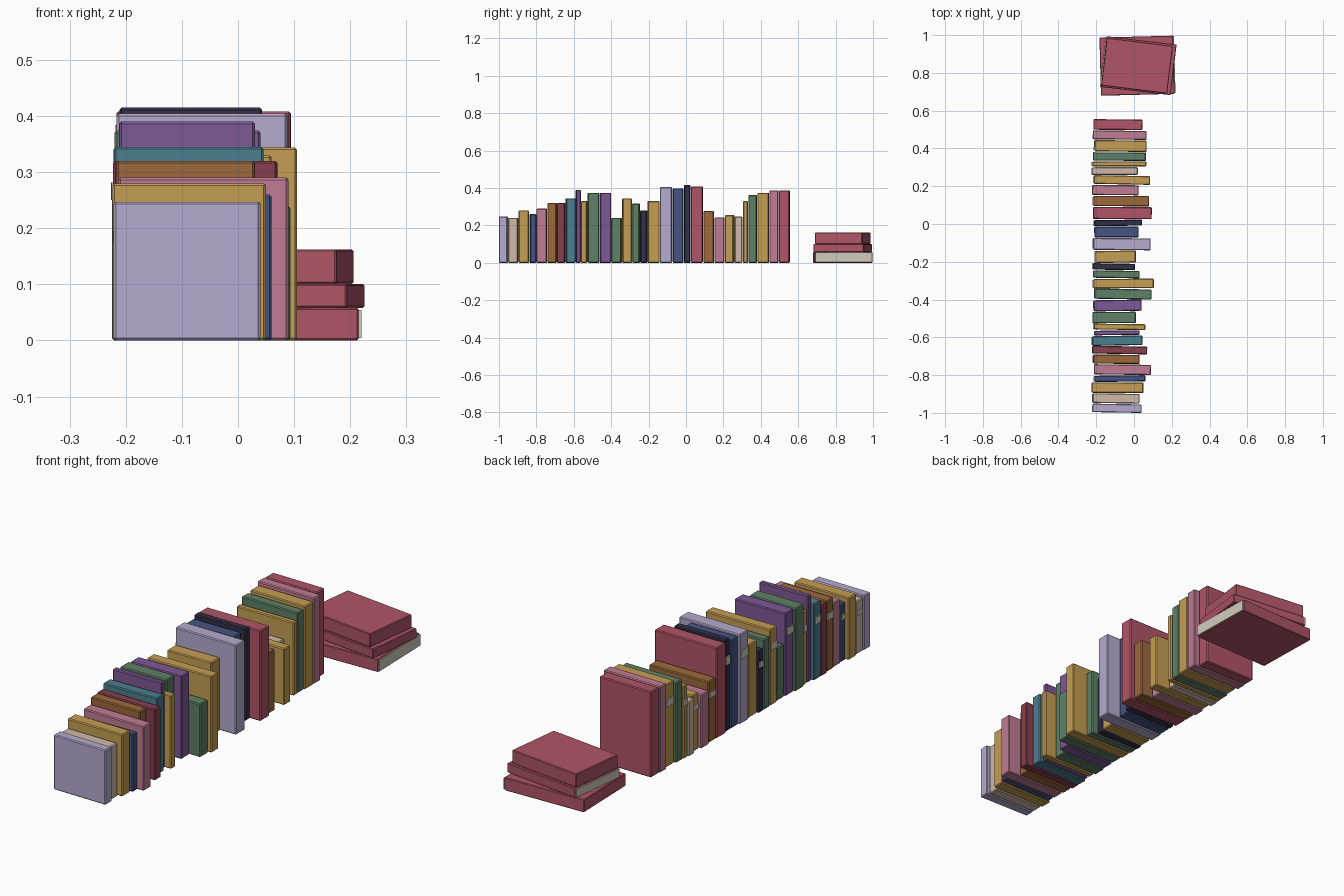
import bpy, bmesh, math, random
from mathutils import Color, Matrix

if "Cube" in bpy.data.objects:
    bpy.data.objects.remove(bpy.data.objects["Cube"])

random.seed(4)

# Cover and paper colours
HUES = dict(lavender=0xB6ABCE, beige=0xD0BBA8, gold=0xC59E53, blue=0x465482, pink=0xC07C94,
            brown=0x9C693B, crimson=0x87404F, teal=0x4C7F8E, purple=0x7E5896, green=0x5F8167,
            navy=0x343048, red=0xB05566, paper=0xD3CABC)
MATS = {}
for key, code in HUES.items():
    rgb = Color([b / 255 for b in code.to_bytes(3, 'big')]).from_srgb_to_scene_linear()
    MATS[key] = bpy.data.materials.new(key)
    MATS[key].diffuse_color = (*rgb, 1)


def box(name, size, offset, matrix, color, bevel=0.0):
    """Box of a given size, offset in the book's own frame, then placed."""
    bm = bmesh.new()
    bmesh.ops.create_cube(bm, size=1, matrix=Matrix.Translation(offset) @ Matrix.Diagonal((*size, 1)))
    if bevel:
        bmesh.ops.bevel(bm, geom=bm.edges[:], offset=bevel, segments=1, affect='EDGES')
    me = bpy.data.meshes.new(name)
    bm.to_mesh(me)
    bm.free()
    me.materials.append(MATS[color])
    ob = bpy.data.objects.new(name, me)
    ob.matrix_world = matrix
    bpy.context.collection.objects.link(ob)


def place(x, y, z, degrees):
    return Matrix.Translation((x, y, z)) @ Matrix.Rotation(math.radians(degrees), 4, 'Z')


# Standing row, front to back: colour, thickness, height, fore-edge x
ROW = [
    ('lavender', .049, .247, .04), ('beige', .055, .24, .03), ('gold', .059, .28, .05),
    ('blue', .037, .26, .06), ('pink', .058, .29, .09), ('brown', .052, .32, .03),
    ('crimson', .045, .32, .07), ('teal', .055, .345, .045), ('purple', .028, .39, .03),
    ('gold', .035, .33, .06), ('green', .064, .374, .01), ('purple', .063, .374, .04),
    ('green', .058, .24, .093), ('gold', .054, .344, .105), ('green', .043, .317, .03),
    ('navy', .038, .28, .005), ('gold', .067, .33, .01), ('lavender', .067, .404, .088),
    ('blue', .061, .398, .025), ('navy', .036, .415, .043), ('red', .068, .408, .094),
    ('brown', .059, .277, .08), ('pink', .057, .243, .025), ('gold', .05, .255, .085),
    ('beige', .045, .247, .02), ('gold', .03, .33, .065), ('green', .048, .362, .063),
    ('gold', .064, .374, .067), ('pink', .051, .387, .067), ('red', .06, .387, .045),
]
y = -1.0
for i, (color, t, h, x1) in enumerate(ROW, 1):
    x0 = -.217 + random.uniform(-.008, .008)
    w = x1 - x0
    m = place((x0 + x1) / 2, y + t / 2, 0, random.uniform(-1.2, 1.2))
    box(f'standing_book_{i:02d}', (w, t - .004, h), (0, 0, h / 2), m, color, .004)
    # Pale label on every other spine
    if i % 2 == 0 and i < len(ROW):
        box(f'spine_label_{i:02d}', (.008, t * .75, h * .09), (-w / 2, 0, h * .77), m, 'paper')
    y += t

# Flat stack: width, depth, thickness, turn, page side
STACK = [(.39, .308, .058, 1.5, 1), (.372, .27, .043, -6.7, -1), (.352, .254, .061, -7, 0)]
z = 0
for i, (w, d, t, turn, side) in enumerate(STACK, 1):
    m = place(.025 if side < 0 else .016, .838, z, turn)
    box(f'stacked_book_{i}', (w, d, t), (0, 0, t / 2), m, 'red', .003)
    # Page block showing at the fore-edge
    if side:
        box(f'stacked_pages_{i}', (.02, d * .98, t * .86), (side * (w / 2 - .005), 0, t / 2), m, 'paper')
    z += t

for m in bpy.data.materials:
    if m.users and not m.is_grease_pencil:
        m.use_nodes = True
        m.node_tree.nodes["Principled BSDF"].inputs["Base Color"].default_value = m.diffuse_color
